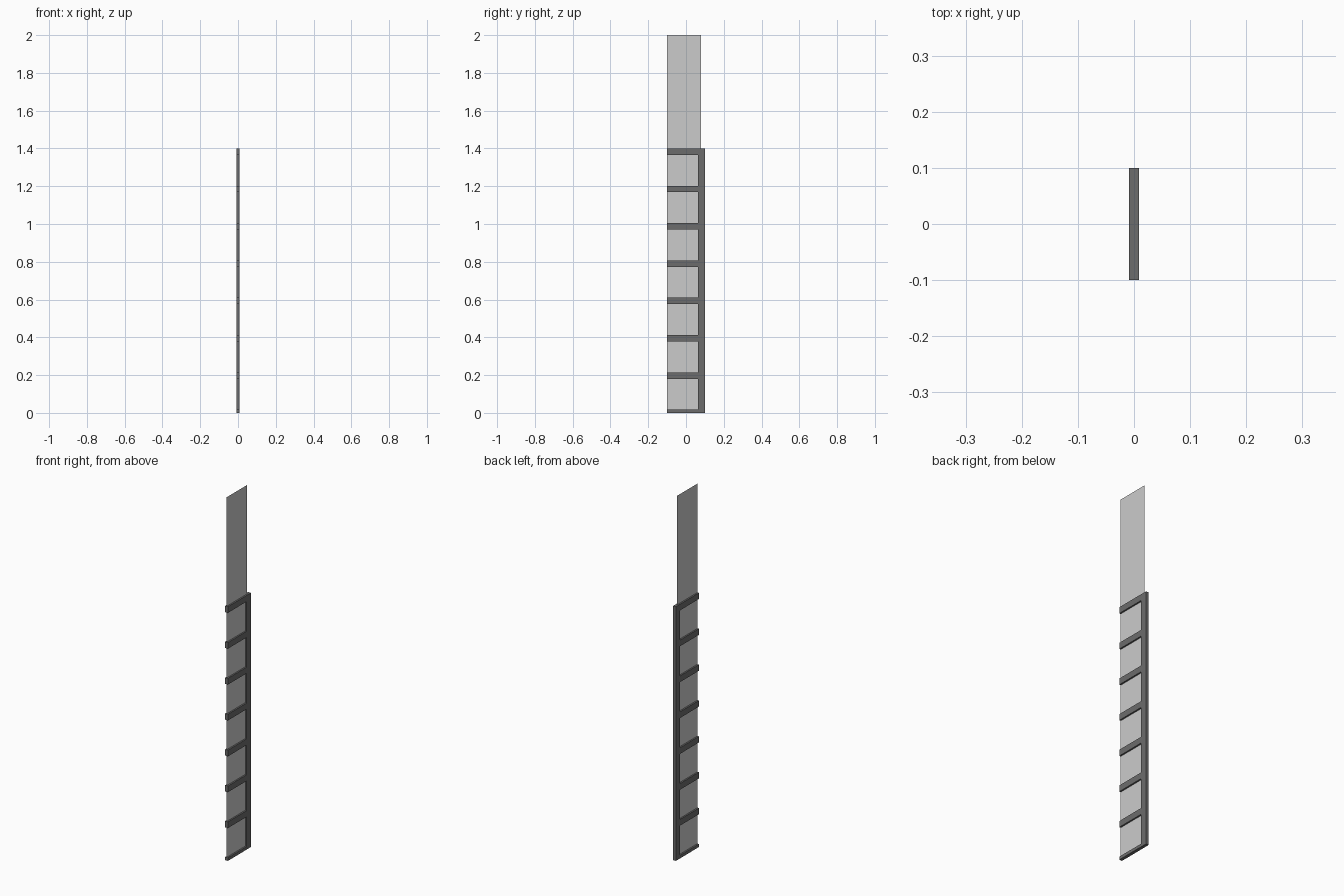
import bpy

if "Cube" in bpy.data.objects:
    bpy.data.objects.remove(bpy.data.objects["Cube"])

HALF_X = 0.0085      # half thickness of the frame bars
BAR = 0.034          # height of a crossbar
TOP = 1.40           # top of the frame
Y0, Y1 = -0.10, 0.10
POST_Y = 0.064       # inner face of the post

dark = bpy.data.materials.new("dark_grey")
dark.diffuse_color = (0.15, 0.15, 0.15, 1)
dark.use_nodes = True
dark.node_tree.nodes["Principled BSDF"].inputs["Base Color"].default_value = dark.diffuse_color


def box(name, y0, y1, z0, z1):
    """Frame bar centred on x = 0, spanning the given y and z ranges."""
    bpy.ops.mesh.primitive_cube_add(size=1, location=(0, (y0 + y1) / 2, (z0 + z1) / 2))
    ob = bpy.context.object
    ob.name = name
    ob.scale = (2 * HALF_X, y1 - y0, z1 - z0)
    bpy.ops.object.transform_apply(location=False, rotation=False, scale=True)
    ob.data.materials.append(dark)
    return ob


# upright post along the back edge
box("post", POST_Y, Y1, 0, TOP)

# evenly spaced crossbars, the lowest one is half height on the ground
step = (TOP - BAR / 2) / 7
for i in range(8):
    z = i * step
    box(f"crossbar_{i}", Y0, POST_Y, max(0, z - BAR / 2), z + BAR / 2)

# thin flat sheet running through the frame and above it
mesh = bpy.data.meshes.new("panel")
mesh.from_pydata([(0, Y0, 0), (0, 0.08, 0), (0, 0.08, 2), (0, Y0, 2)], [], [(0, 1, 2, 3)])
panel = bpy.data.objects.new("panel", mesh)
bpy.context.collection.objects.link(panel)
